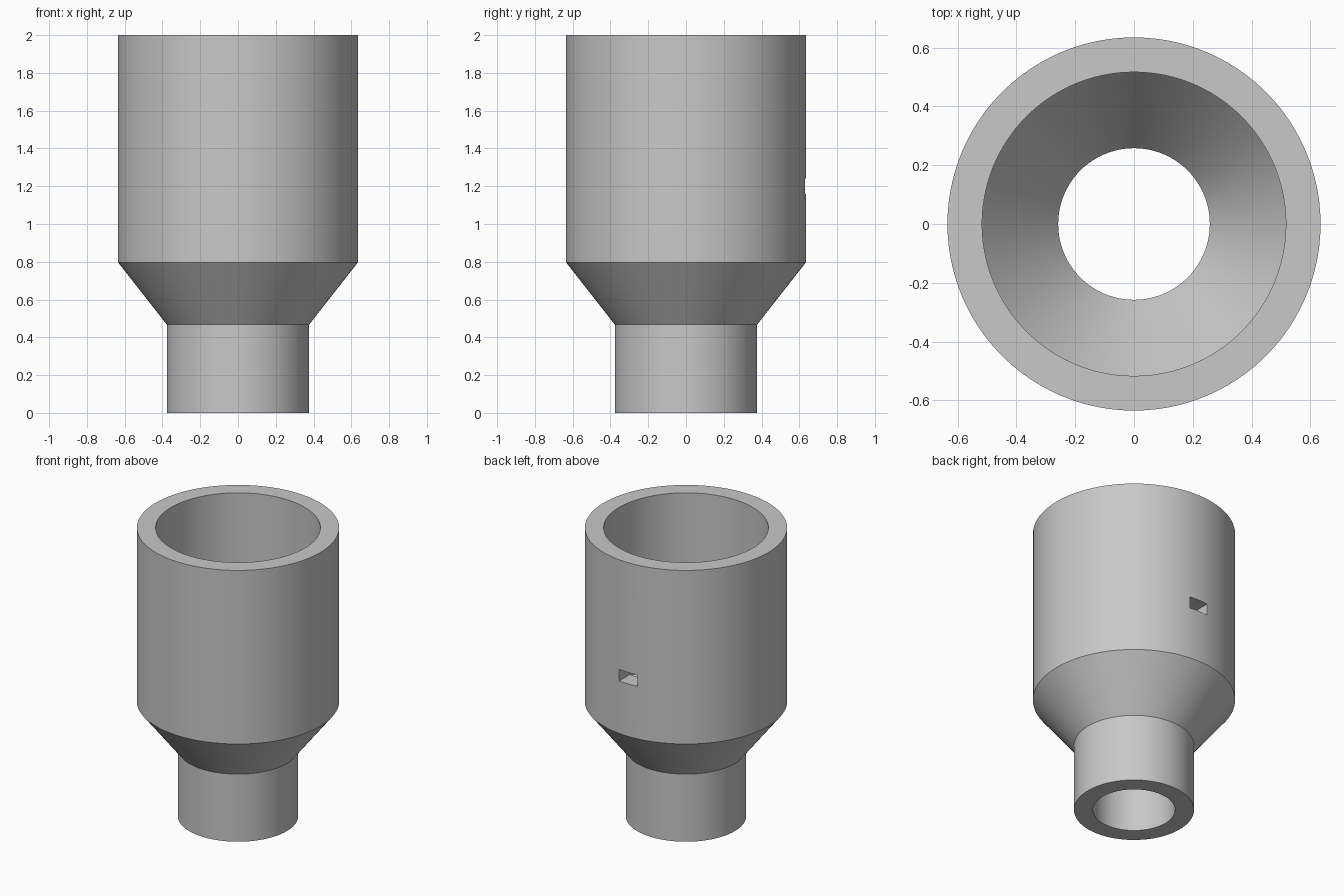
import bpy
import bmesh
import math

SEGMENTS = 96

if "Cube" in bpy.data.objects:
    bpy.data.objects.remove(bpy.data.objects["Cube"], do_unlink=True)

# Single plain grey
grey = bpy.data.materials.new("plain_grey")
grey.use_nodes = True
colour = (0.58, 0.58, 0.58, 1.0)
grey.diffuse_color = colour
grey.node_tree.nodes["Principled BSDF"].inputs["Base Color"].default_value = colour

# Closed wall section (radius, height): outside going up, inside going down
section = [(0.377, 0), (0.377, 0.468), (0.635, 0.797), (0.635, 2),
           (0.517, 2), (0.517, 0.797), (0.258, 0.468), (0.258, 0)]


def revolve(name, profile):
    """Turn a closed wall section around the vertical axis."""
    bm = bmesh.new()
    rings = []
    for i in range(SEGMENTS):
        a = 2 * math.pi * i / SEGMENTS
        rings.append([bm.verts.new((r * math.cos(a), r * math.sin(a), z))
                      for r, z in profile])
    for i, ring in enumerate(rings):
        after = rings[(i + 1) % SEGMENTS]
        for j in range(len(profile)):
            k = (j + 1) % len(profile)
            bm.faces.new((ring[j], after[j], after[k], ring[k]))
    bmesh.ops.recalc_face_normals(bm, faces=bm.faces)
    mesh = bpy.data.meshes.new(name)
    bm.to_mesh(mesh)
    bm.free()
    mesh.materials.append(grey)
    obj = bpy.data.objects.new(name, mesh)
    bpy.context.collection.objects.link(obj)
    return obj


# Stepped hollow tube
body = revolve("reducer_body", section)

# Small rectangular slot through the back wall
bpy.ops.mesh.primitive_cube_add(size=1, location=(0, 0.58, 1.2))
cutter = bpy.context.object
cutter.name = "slot_cutter"
cutter.scale = (0.14, 0.3, 0.08)
cutter.hide_render = True
cutter.data.materials.append(grey)

slot = body.modifiers.new("slot", 'BOOLEAN')
slot.operation = 'DIFFERENCE'
slot.solver = 'EXACT'
slot.object = cutter

bpy.ops.object.select_all(action='DESELECT')
body.select_set(True)
bpy.context.view_layer.objects.active = body
bpy.ops.object.modifier_apply(modifier=slot.name)
bpy.data.objects.remove(cutter, do_unlink=True)

# Smooth round walls with crisp rims
bpy.ops.object.shade_smooth_by_angle(angle=math.radians(30))
